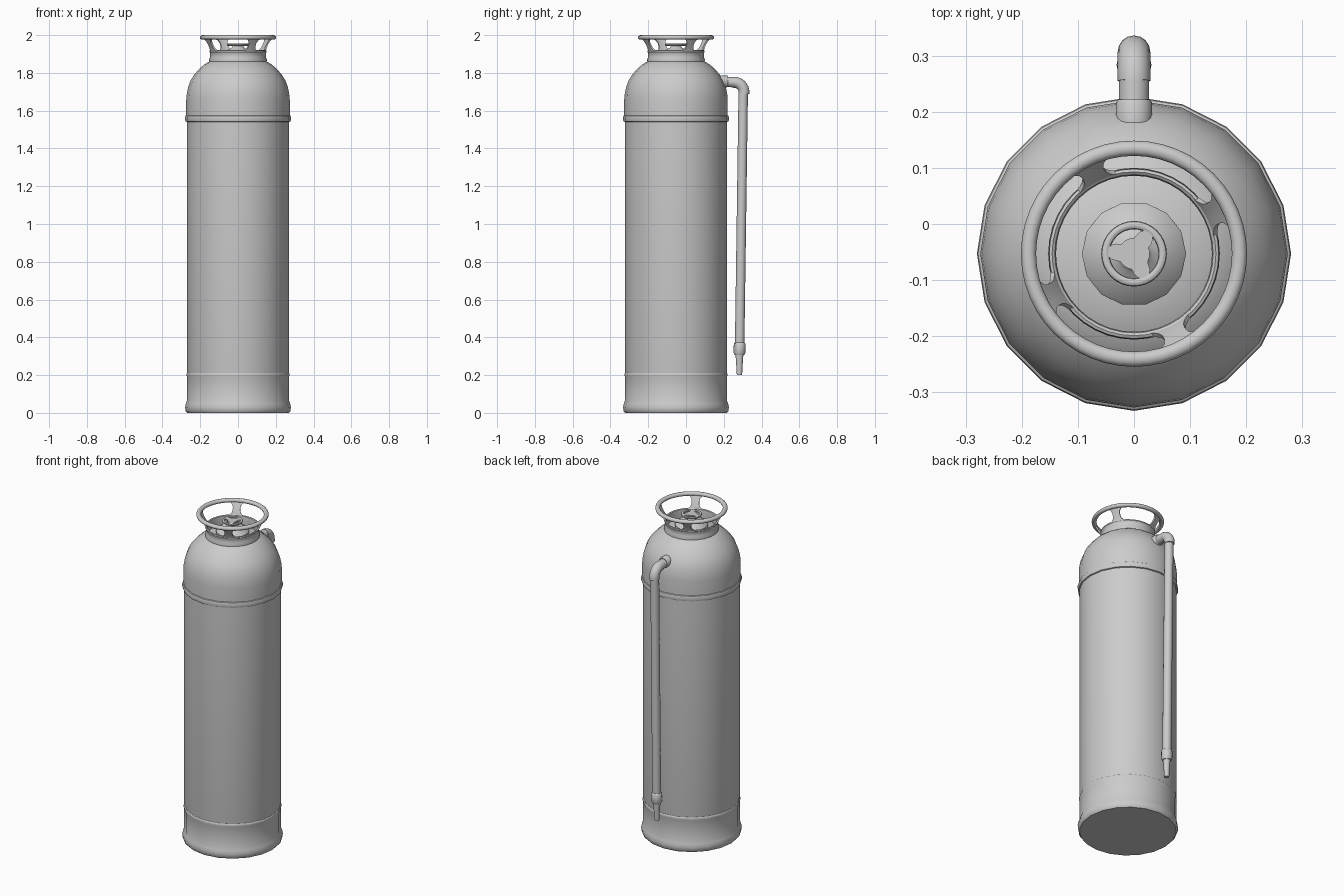
import bpy, bmesh
from math import pi, sin, cos, radians
from mathutils import Vector

if "Cube" in bpy.data.objects:
    bpy.data.objects.remove(bpy.data.objects["Cube"])

CY = -0.053          # axis of the tank
GREY = bpy.data.materials.new("plain grey")
GREY.use_nodes = True
colour = (0.6, 0.6, 0.6, 1)
GREY.diffuse_color = colour
GREY.node_tree.nodes["Principled BSDF"].inputs["Base Color"].default_value = colour


def finish(name, bm, angle=35):
    bmesh.ops.remove_doubles(bm, verts=bm.verts, dist=1e-5)
    bmesh.ops.recalc_face_normals(bm, faces=bm.faces)
    mesh = bpy.data.meshes.new(name)
    bm.to_mesh(mesh)
    bm.free()
    ob = bpy.data.objects.new(name, mesh)
    bpy.context.collection.objects.link(ob)
    mesh.materials.append(GREY)
    bpy.ops.object.select_all(action='DESELECT')
    ob.select_set(True)
    bpy.context.view_layer.objects.active = ob
    bpy.ops.object.shade_smooth_by_angle(angle=radians(angle))
    return ob


def skin(bm, rings, closed=True):
    """Join consecutive rings of points with quads."""
    rows = [[bm.verts.new(p) for p in ring] for ring in rings]
    for a, b in zip(rows, rows[1:]):
        n = len(a)
        for i in range(n if closed else n - 1):
            j = (i + 1) % n
            bm.faces.new((a[i], a[j], b[j], b[i]))
    return rows


def lathe(name, profile, sides, angle=35):
    """Turn (radius, height) points about the tank axis."""
    bm = bmesh.new()
    skin(bm, [[(r * cos(2 * pi * i / sides), CY + r * sin(2 * pi * i / sides), z)
               for i in range(sides)] for r, z in profile])
    return finish(name, bm, angle)


def circle_profile(radius, z, rr, rz, n=12):
    return [(radius + rr * cos(2 * pi * i / n), z + rz * sin(2 * pi * i / n))
            for i in range(n + 1)]


def tube(name, path, sides=16):
    """Sweep a circle along (y, z, radius) points in the middle plane."""
    bm = bmesh.new()
    pts = [Vector((0, y, z)) for y, z, r in path]
    rings = []
    for k, p in enumerate(pts):
        t = pts[min(k + 1, len(pts) - 1)] - pts[max(k - 1, 0)]
        side = Vector((0, -t.z, t.y)).normalized()
        r = path[k][2]
        rings.append([p + Vector((r * cos(2 * pi * i / sides), 0, 0))
                      + side * r * sin(2 * pi * i / sides) for i in range(sides)])
    rows = skin(bm, rings)
    bm.faces.new(rows[0])
    bm.faces.new(rows[-1])
    return finish(name, bm, 40)


# Tank: foot, base sleeve and straight wall
lathe("base_sleeve", [(0, 0), (0.27, 0), (0.278, 0.01), (0.28, 0.03), (0.276, 0.05),
                      (0.27, 0.065), (0.27, 0.19), (0.273, 0.2), (0.272, 0.208),
                      (0.267, 0.215)], 20)
lathe("tank_wall", [(0.267, 0.2), (0.271, 0.222), (0.271, 1.56)], 20)

# Domed top with its lower band
lathe("dome_band", [(0.27, 1.54), (0.278, 1.543), (0.28, 1.55), (0.28, 1.565),
                    (0.278, 1.573), (0.272, 1.577)], 20)
lathe("dome", [(0.274, 1.57), (0.274, 1.66), (0.271, 1.69), (0.264, 1.725), (0.251, 1.76),
               (0.232, 1.79), (0.207, 1.82), (0.178, 1.845), (0.148, 1.863),
               (0.09, 1.88), (0, 1.885)], 20, 45)

# Collar under the hand wheel, with a rounded lip
lathe("collar", [(0.151, 1.855), (0.153, 1.87), (0.148, 1.882), (0.148, 1.905),
                 (0.152, 1.911), (0.151, 1.918), (0.146, 1.92), (0.141, 1.916),
                 (0.139, 1.905), (0.139, 1.865)], 40)

# Hand wheel rim
lathe("wheel_rim", circle_profile(0.188, 1.988, 0.0135, 0.012), 48)

# Four flared spokes, wider at both ends
bm = bmesh.new()
for k in range(4):
    mid = radians(27 + 90 * k)
    outer, inner = [], []
    for s in range(9):
        t = s / 8
        half = 0.021 + 0.026 * abs(2 * t - 1) ** 3
        for shell, off in ((outer, 0.004), (inner, -0.004)):
            r = 0.147 + 0.037 * t ** 1.2 + off
            z = 1.912 + 0.072 * t - off * 0.5
            shell.append([(r * cos(mid + u * half / r), CY + r * sin(mid + u * half / r), z)
                          for u in (-1, -0.5, 0, 0.5, 1)])
    skin(bm, [o + i[::-1] for o, i in zip(outer, inner)])
finish("wheel_spokes", bm)

# Cap inside the collar and its stem
lathe("cap", [(0.093, 1.87), (0.093, 1.89), (0.088, 1.896), (0.05, 1.925),
              (0.034, 1.932), (0.026, 1.945), (0, 1.945)], 14)

# Small wheel: rim and a hub plate with three rounded openings
lathe("small_wheel_rim", circle_profile(0.051, 1.949, 0.0075, 0.007, 10), 32)
bm = bmesh.new()
steps = 48
levels = []
for z, shrink in ((1.944, 0), (1.954, 0)):
    ring = []
    for i in range(steps):
        a = 2 * pi * i / steps
        # Three arms reach the rim between the openings
        reach = 0.028 + 0.02 * max(0, -cos(3 * (a - radians(355)))) ** 0.7
        ring.append((reach * cos(a), CY + reach * sin(a), z))
    levels.append(ring)
rows = skin(bm, levels)
for row in rows:
    bm.faces.new(row)
finish("small_wheel_hub", bm)

# Outlet, elbow, hose and nozzle down the back
tube("outlet_collar", [(0.18, 1.755, 0.032), (0.217, 1.755, 0.032), (0.222, 1.755, 0.028)])
tube("outlet_pipe", [(0.17, 1.755, 0.027), (0.26, 1.75, 0.027)])
bend = [(0.255 + 0.052 * sin(a), 1.698 + 0.052 * cos(a), 0.029)
        for a in (pi / 2 * i / 8 for i in range(9))]
tube("elbow", bend + [(0.307, 1.688, 0.029)])
tube("hose", [(0.303, 1.7, 0.025), (0.284, 0.36, 0.025)])
tube("hose_ferrule", [(0.284, 0.372, 0.026), (0.284, 0.366, 0.031), (0.283, 0.318, 0.031),
                      (0.283, 0.306, 0.025)])
tube("nozzle", [(0.283, 0.31, 0.021), (0.283, 0.27, 0.018), (0.283, 0.2, 0.014)])
